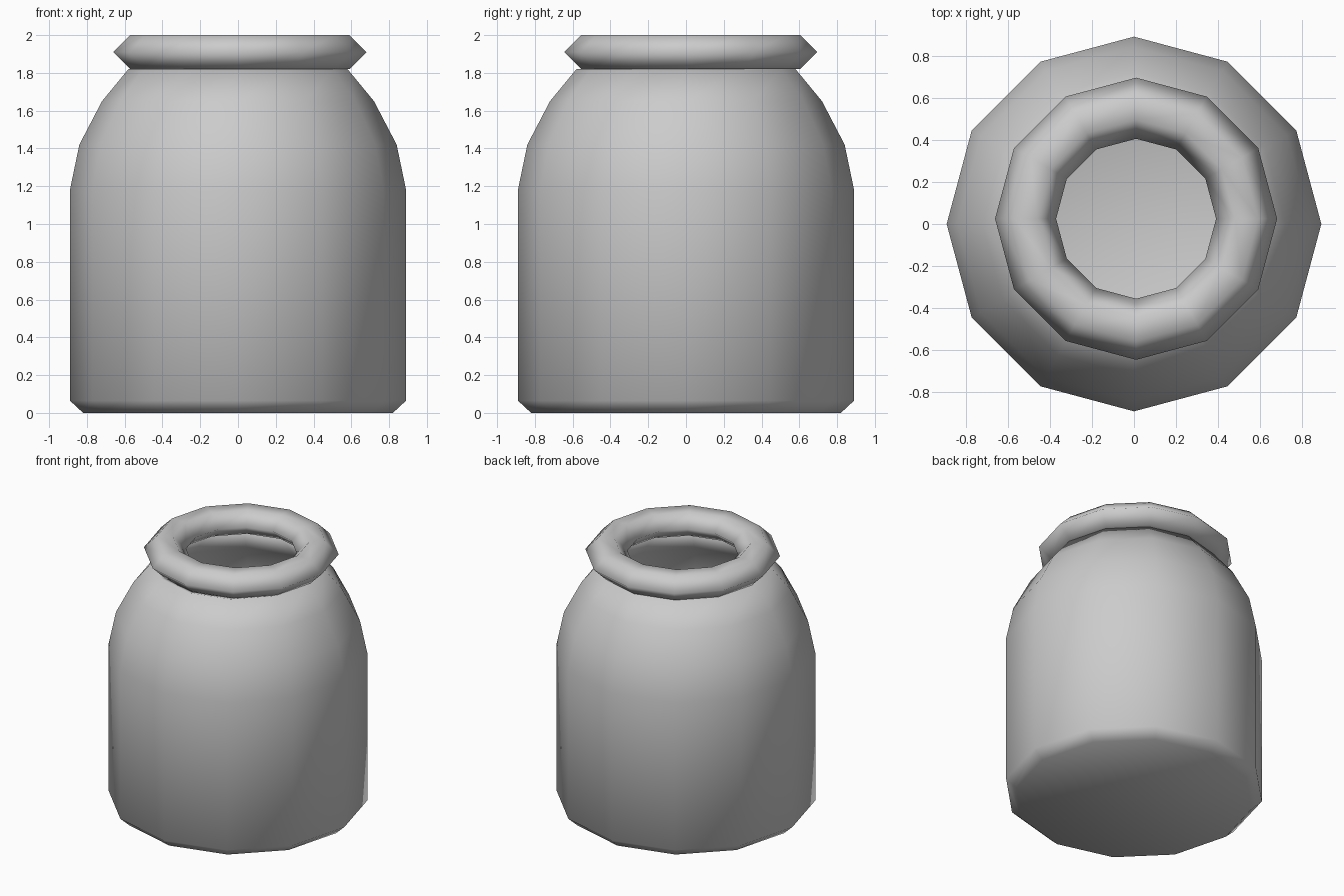
import bpy, bmesh
from math import cos, sin, pi

if "Cube" in bpy.data.objects:
    bpy.data.objects.remove(bpy.data.objects["Cube"])

SIDES = 12


def lathe(name, profile, closed=False, center=(0, 0, 0)):
    """Spin an (r, z) profile about z; end points are capped unless closed."""
    bm = bmesh.new()
    rings = [[bm.verts.new((r * cos(2 * pi * i / SIDES), r * sin(2 * pi * i / SIDES), z))
              for i in range(SIDES)] for r, z in profile]
    pairs = list(zip(rings, rings[1:]))
    if closed:
        pairs.append((rings[-1], rings[0]))
    for a, b in pairs:
        for i in range(SIDES):
            j = (i + 1) % SIDES
            bm.faces.new((a[i], a[j], b[j], b[i]))
    if not closed:
        bm.faces.new(rings[0][::-1])
        bm.faces.new(rings[-1])
    bmesh.ops.recalc_face_normals(bm, faces=bm.faces)
    for f in bm.faces:
        f.smooth = True
    mesh = bpy.data.meshes.new(name)
    bm.to_mesh(mesh)
    bm.free()
    obj = bpy.data.objects.new(name, mesh)
    obj.location = center
    bpy.context.collection.objects.link(obj)
    return obj


# Hollow jar body: outer wall up, over the mouth, inner wall down to the floor
outer = [(0.82, 0), (0.89, 0.065), (0.89, 1.18), (0.84, 1.42), (0.72, 1.65), (0.58, 1.82)]
inner = [(0.53, 1.81), (0.68, 1.62), (0.79, 1.41), (0.84, 1.17), (0.84, 0.09), (0.79, 0.05)]
lathe("jar_body", outer + inner)

# Rolled rim: six-sided tube, slightly off centre
rim = [(0.67, 0), (0.58, 0.09), (0.47, 0.09), (0.38, 0), (0.47, -0.09), (0.58, -0.09)]
lathe("jar_rim", rim, closed=True, center=(0.01, 0.025, 1.91))
